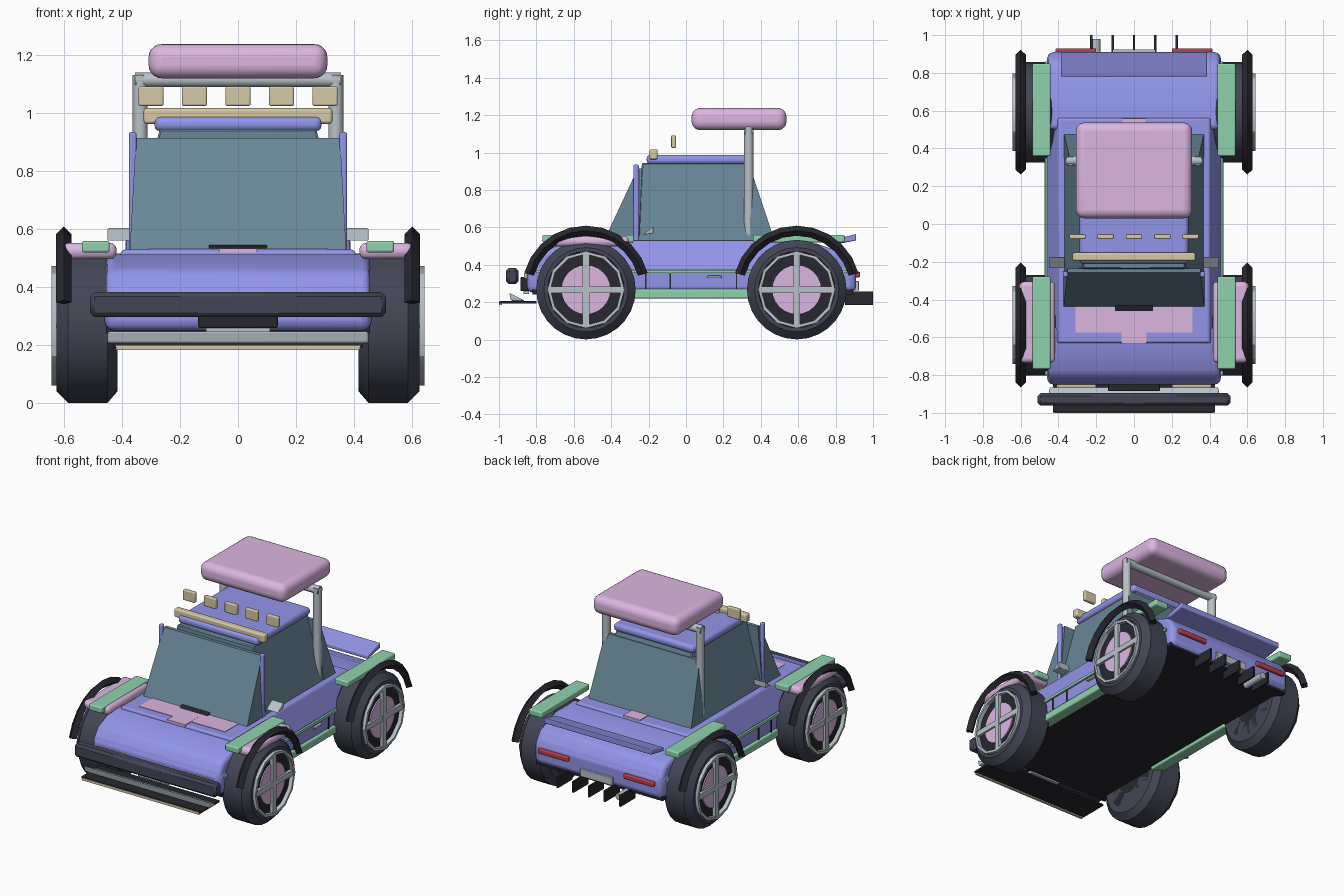
import bpy, bmesh
from math import cos, sin, radians

if "Cube" in bpy.data.objects:
    bpy.data.objects.remove(bpy.data.objects["Cube"])

COL = dict(blue=(.29, .3, .82), pink=(.72, .47, .75), green=(.28, .65, .42), glass=(.14, .24, .31),
           dark=(.02, .02, .028), tyre=(.055, .06, .09), chrome=(.48, .54, .58), cream=(.66, .58, .38),
           red=(.5, .05, .07))
MATS = {}
for n, c in COL.items():
    MATS[n] = bpy.data.materials.new(n)
    MATS[n].diffuse_color = (*c, 1)


def finish(name, bm, mat, bevel=0, mirror=False, segs=3):
    """Turn a bmesh in world coordinates into an object, with optional bevel and left-right mirror."""
    bmesh.ops.recalc_face_normals(bm, faces=bm.faces)
    me = bpy.data.meshes.new(name)
    bm.to_mesh(me)
    bm.free()
    ob = bpy.data.objects.new(name, me)
    bpy.context.collection.objects.link(ob)
    me.materials.append(MATS[mat])
    if bevel:
        m = ob.modifiers.new("bevel", 'BEVEL')
        m.width, m.segments, m.limit_method = bevel, segs, 'ANGLE'
    if mirror:
        m = ob.modifiers.new("mirror", 'MIRROR')
        m.use_mirror_merge = False
    bpy.context.view_layer.objects.active = ob
    bpy.ops.object.select_all(action='DESELECT')
    ob.select_set(True)
    bpy.ops.object.shade_smooth_by_angle(angle=radians(30))
    return ob


def loft(name, a, b, mat, **kw):
    """Solid between two rings of points."""
    bm = bmesh.new()
    A, B = [bm.verts.new(p) for p in a], [bm.verts.new(p) for p in b]
    bm.faces.new(A)
    bm.faces.new(B)
    for i in range(len(A)):
        j = (i + 1) % len(A)
        bm.faces.new((A[i], A[j], B[j], B[i]))
    return finish(name, bm, mat, **kw)


def rect(x0, x1, y0, y1, z):
    return [(x0, y0, z), (x1, y0, z), (x1, y1, z), (x0, y1, z)]


def box(name, x, y, z, mat, **kw):
    return loft(name, rect(*x, *y, z[0]), rect(*x, *y, z[1]), mat, **kw)


def prism(name, x, pts, mat, **kw):
    """Side-view (y, z) outline extruded across x."""
    return loft(name, [(x[0], *p) for p in pts], [(x[1], *p) for p in pts], mat, **kw)


def turn(name, prof, cy, cz, mat, segs=28, a0=0, a1=360, **kw):
    """Revolve a closed (x, radius) profile about the x axis."""
    bm = bmesh.new()
    full = a1 - a0 == 360
    rings = []
    for i in range(segs if full else segs + 1):
        a = radians(a0 + (a1 - a0) * i / segs)
        rings.append([bm.verts.new((x, cy + r * cos(a), cz + r * sin(a))) for x, r in prof])
    n = len(prof)
    for i in range(segs):
        R, S = rings[i], rings[(i + 1) % len(rings)]
        for k in range(n):
            l = (k + 1) % n
            bm.faces.new((R[k], R[l], S[l], S[k]))
    if not full:
        bm.faces.new(rings[0])
        bm.faces.new(rings[-1])
    return finish(name, bm, mat, **kw)


def tube(name, pts, r, mat):
    cu = bpy.data.curves.new(name, 'CURVE')
    cu.dimensions, cu.bevel_depth, cu.bevel_resolution, cu.use_fill_caps = '3D', r, 3, True
    s = cu.splines.new('POLY')
    s.points.add(len(pts) - 1)
    for p, q in zip(s.points, pts):
        p.co = (*q, 1)
    cu.materials.append(MATS[mat])
    bpy.context.collection.objects.link(bpy.data.objects.new(name, cu))


# Body shell: nose and rear deck slope down to the ends
box("underbody", (-.455, .455), (-.82, .89), (.24, .27), 'dark')
box("lower_body", (-.46, .46), (-.85, .91), (.25, .4), 'blue', bevel=.035)
loft("upper_body", rect(-.465, .465, -.64, .57, .37), rect(-.4, .4, -.63, .56, .53), 'blue', bevel=.012)
prism("nose", (-.455, .455), [(-.848, .3), (-.848, .385), (-.8, .455), (-.66, .513), (-.55, .513), (-.55, .3)],
      'blue', bevel=.025)
prism("rear_deck", (-.455, .455), [(.908, .3), (.908, .385), (.86, .455), (.7, .513), (.5, .517), (.5, .3)],
      'blue', bevel=.025)
prism("rear_spoiler", (-.387, .387), [(.78, .505), (.91, .53), (.91, .565), (.78, .53)], 'blue', bevel=.006)

# Side trim
box("sill", (.4, .475), (-.32, .37), (.22, .27), 'green', bevel=.008, mirror=True)
box("side_stripe", (.44, .472), (-.8, .86), (.355, .372), 'green', mirror=True)
for y in (-.215, -.085, .27):
    box("door_seam", (.44, .465), (y - .004, y + .004), (.27, .357), 'dark', mirror=True)
box("door_handle", (.44, .475), (.115, .19), (.328, .342), 'chrome', bevel=.004, mirror=True)

# Bonnet panels and scoop
box("bonnet_panel", (-.31, .31), (-.575, -.43), (.515, .533), 'pink')
box("bonnet_stripe", (-.065, .065), (-.635, -.5), (.52, .534), 'pink')
box("rear_stripe", (-.06, .06), (.44, .558), (.52, .535), 'pink')
loft("bonnet_scoop", rect(-.1, .1, -.465, -.4, .53), rect(-.1, .1, -.435, -.4, .546), 'dark')

# Cabin
loft("windshield", rect(-.373, .373, -.44, -.25, .525), rect(-.352, .352, -.258, -.235, .915), 'glass')
loft("rear_window", rect(-.37, .37, .35, .475, .525), rect(-.34, .34, .32, .345, .915), 'glass')
loft("cabin_glass", rect(-.37, .37, -.255, .46, .525), rect(-.27, .27, -.236, .33, .945), 'glass', bevel=.006, segs=1)
box("pillar", (.35, .376), (-.282, -.252), (.51, .935), 'blue', bevel=.008, mirror=True)
box("roof", (-.288, .288), (-.21, .34), (.938, .988), 'blue', bevel=.02)
prism("side_mirror", (.365, .45), [(-.235, .56), (-.175, .567), (-.175, .605)], 'chrome', bevel=.004, mirror=True)

# Roof lights, roll bar and roof box
box("light_bar", (-.325, .325), (-.195, -.152), (.963, 1.017), 'cream', bevel=.01)
for i in range(5):
    x = -.3 + .15 * i
    box("roof_lamp", (x - .043, x + .043), (-.079, -.054), (1.025, 1.092), 'cream', bevel=.006)
tube("roll_bar_top", [(-.355, .335, 1.115), (.355, .335, 1.115)], .026, 'chrome')
for x in (-.337, .337):
    tube("roll_bar_upright", [(x, .335, .54), (x, .335, 1.132)], .026, 'chrome')
box("roof_box", (-.308, .308), (.03, .537), (1.12, 1.238), 'pink', bevel=.045, segs=5)

# Wheels and arches
for end, cy in (("front", -.535), ("rear", .592)):
    cz = .267
    turn(end + "_tyre", [(.415, .1), (.415, .225), (.45, .266), (.585, .266), (.625, .225),
                         (.625, .205), (.612, .2), (.612, .1)], cy, cz, 'tyre', mirror=True)
    turn(end + "_wheel_disc", [(.415, .001), (.415, .19), (.618, .19), (.618, .001)], cy, cz, 'dark', 16, mirror=True)
    turn(end + "_hub", [(.6, .001), (.6, .13), (.626, .13), (.626, .001)], cy, cz, 'pink', 24, mirror=True)
    turn(end + "_rim", [(.61, .19), (.61, .206), (.643, .206), (.643, .19)], cy, cz, 'chrome', 12, mirror=True)
    box(end + "_spoke_upright", (.61, .64), (cy - .018, cy + .018), (cz - .2, cz + .2), 'chrome', mirror=True)
    box(end + "_spoke_level", (.61, .638), (cy - .2, cy + .2), (cz - .018, cz + .018), 'chrome', mirror=True)
    turn(end + "_arch", [(.573, .315), (.6, .342), (.627, .315), (.6, .288)], cy, cz, 'dark', 10, 15, 165, mirror=True)
    mid = cy + .012
    box(end + "_arch_cap", (.442, .538), (mid - .245, mid + .245), (.52, .56), 'green', bevel=.008, mirror=True)
box("front_wing", (.418, .606), (-.735, -.305), (.497, .553), 'pink', bevel=.024, mirror=True)

# Front end
box("front_bumper", (-.51, .51), (-.962, -.895), (.297, .383), 'tyre', bevel=.015, segs=1)
box("grille", (-.137, .137), (-.885, -.84), (.26, .335), 'dark', bevel=.006)
box("headlight", (.2, .41), (-.866, -.83), (.325, .353), 'cream', bevel=.006, mirror=True)
box("front_plate", (-.11, .11), (-.87, -.84), (.245, .265), 'chrome')
prism("skid_bar", (-.45, .45), [(-.945, .25), (-.935, .207), (-.86, .207)], 'chrome', bevel=.008)
box("splitter", (-.43, .43), (-.998, -.8), (.192, .206), 'dark', bevel=.004)
box("splitter_edge", (-.42, .42), (-1, -.985), (.184, .2), 'cream')

# Rear end
box("tail_light", (.2, .415), (.89, .93), (.333, .363), 'red', bevel=.006, mirror=True)
box("rear_plate", (-.115, .115), (.89, .924), (.262, .312), 'chrome', bevel=.003)
for i in range(5):
    x = -.226 + .113 * i
    box("diffuser_fin", (x - .006, x + .006), (.85, 1), (.186, .258), 'dark')
tube("exhaust", [(-.2, .82, .235), (-.2, .98, .235)], .022, 'chrome')

for m in bpy.data.materials:
    if m.users and not m.is_grease_pencil:
        m.use_nodes = True
        m.node_tree.nodes["Principled BSDF"].inputs["Base Color"].default_value = m.diffuse_color
